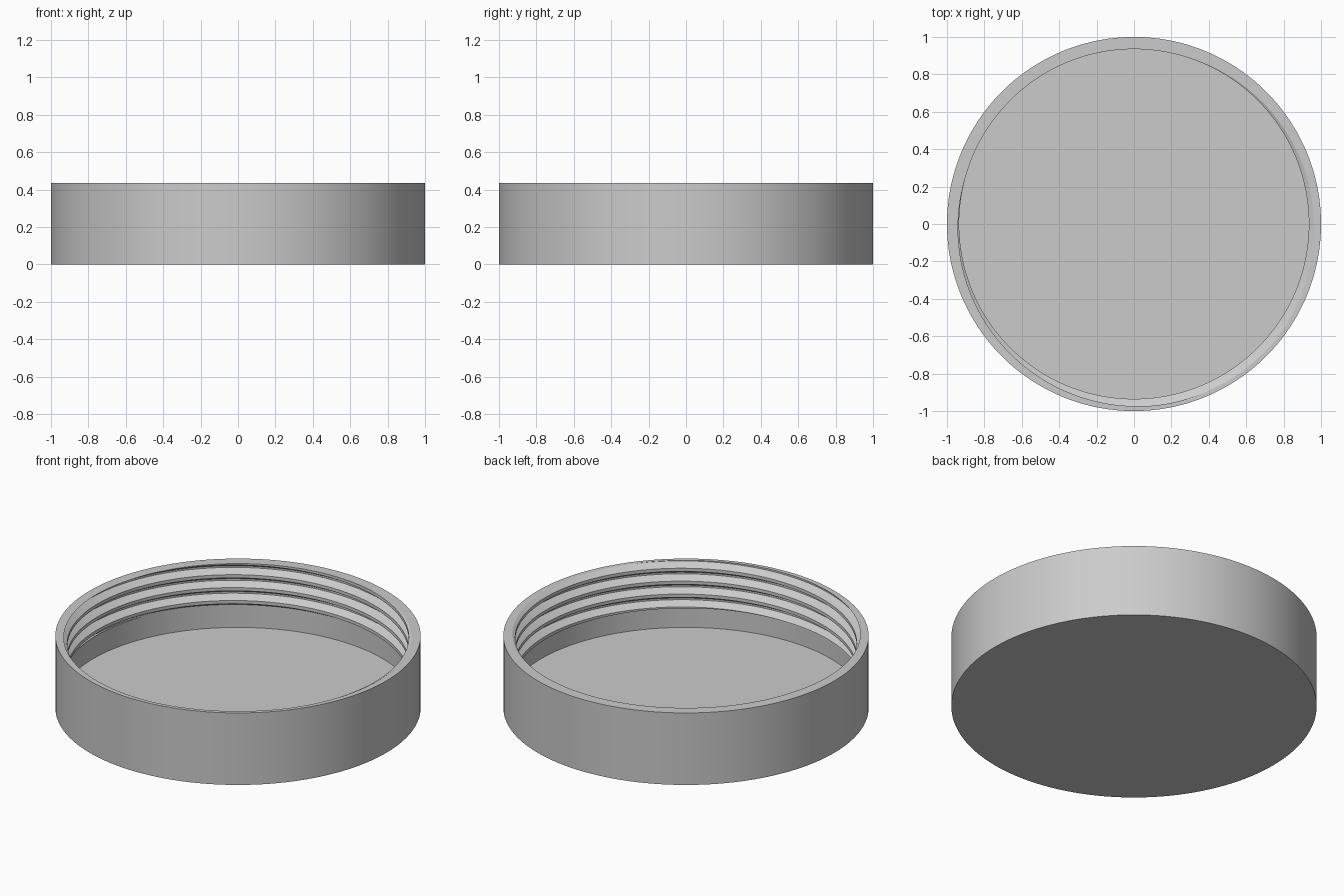
import bpy
import bmesh
import math

if "Cube" in bpy.data.objects:
    bpy.data.objects.remove(bpy.data.objects["Cube"])

OUTER, ROOT, CREST = 1.0, 0.977, 0.935     # radii of outside, thread root, thread crest
TOP, FLOOR, THREAD_START = 0.435, 0.03, 0.165
PITCH, SEGMENTS = 0.078, 180
CREST_HALF, ROOT_START = PITCH / 8, PITCH * 7 / 16


def crest_height(angle):
    """Height of the thread crest that meets the rim near 120 degrees."""
    return TOP + PITCH * (angle / math.tau - 1 / 3)


def thread_radius(z, angle):
    """Trapezoid thread: flat crest, sloping flanks, narrow flat root."""
    d = abs((z - crest_height(angle) + PITCH / 2) % PITCH - PITCH / 2)
    t = (d - CREST_HALF) / (ROOT_START - CREST_HALF)
    return CREST + (ROOT - CREST) * min(1, max(0, t))


def wall_section(angle):
    """(radius, height) points from the outer foot over the rim to the floor."""
    points = [(OUTER, 0), (OUTER, TOP)]
    for turn in range(2, -7, -1):
        for offset in (ROOT_START, CREST_HALF, -CREST_HALF, -ROOT_START):
            z = crest_height(angle) + turn * PITCH + offset
            z = min(TOP, max(THREAD_START, z))
            points.append((thread_radius(z, angle), z))
    return points + [(ROOT, THREAD_START), (ROOT, FLOOR)]


bm = bmesh.new()

# Threaded wall: sections turned around the axis, clipped at rim and relief
columns = []
for i in range(SEGMENTS + 1):
    a = math.tau * i / SEGMENTS
    columns.append([bm.verts.new((r * math.cos(a), r * math.sin(a), z))
                    for r, z in wall_section(a)])
for c, d in zip(columns, columns[1:]):
    for j in range(len(c) - 1):
        bm.faces.new((c[j], d[j], d[j + 1], c[j + 1]))

# Underside and inner floor discs
bm.faces.new([c[0] for c in columns[:-1]])
bm.faces.new([c[-1] for c in columns[:-1]])

bmesh.ops.remove_doubles(bm, verts=bm.verts, dist=1e-5)
bmesh.ops.recalc_face_normals(bm, faces=bm.faces)
mesh = bpy.data.meshes.new("threaded_cap")
bm.to_mesh(mesh)
bm.free()

grey = bpy.data.materials.new("light grey")
grey.diffuse_color = (0.6, 0.6, 0.6, 1)
grey.use_nodes = True
grey.node_tree.nodes["Principled BSDF"].inputs["Base Color"].default_value = grey.diffuse_color
mesh.materials.append(grey)

cap = bpy.data.objects.new("threaded_cap", mesh)
bpy.context.collection.objects.link(cap)
bpy.context.view_layer.objects.active = cap
cap.select_set(True)
bpy.ops.object.shade_smooth_by_angle(angle=math.radians(30))
